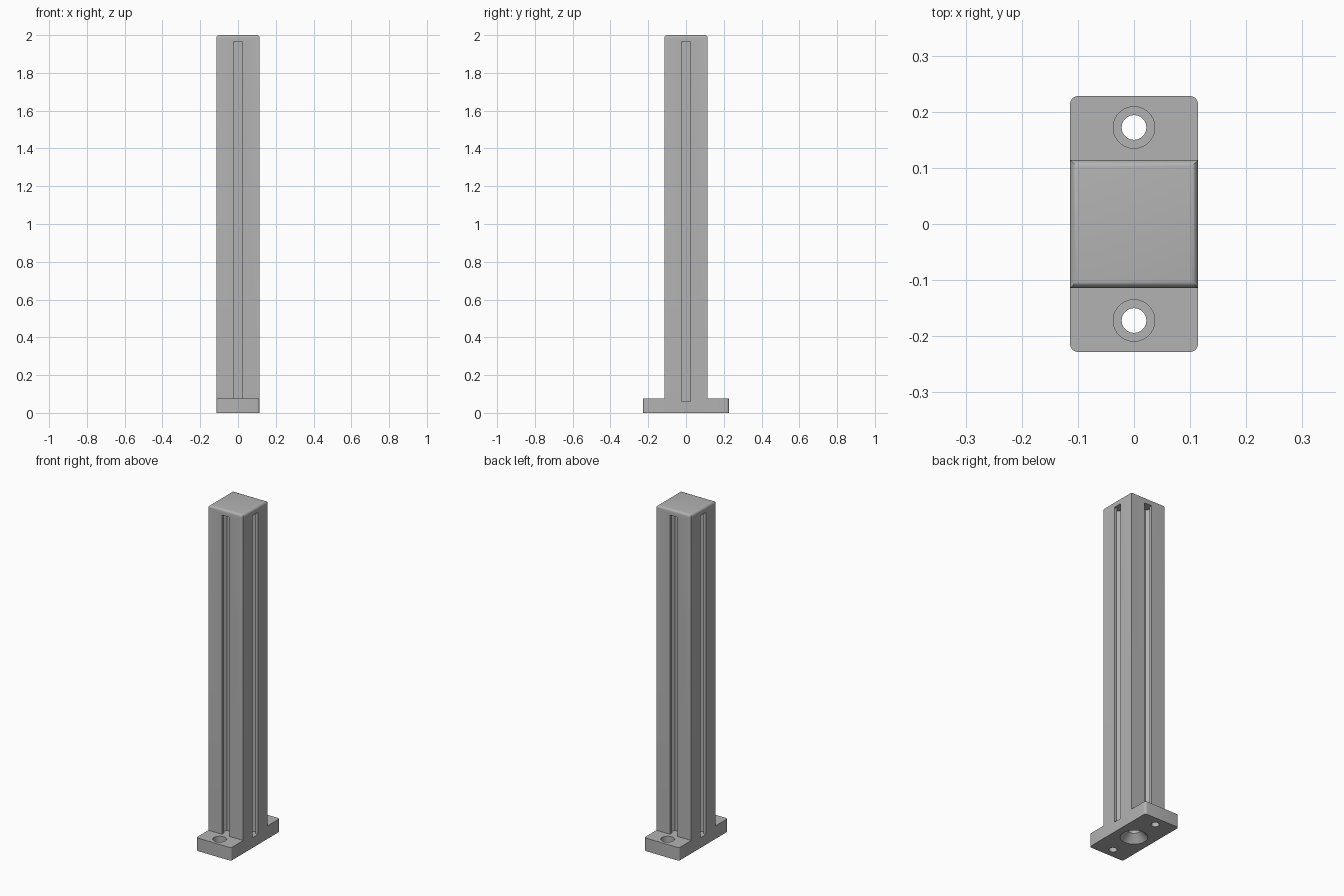
import bpy
import bmesh
from math import pi
from mathutils import Matrix, Vector

if "Cube" in bpy.data.objects:
    bpy.data.objects.remove(bpy.data.objects["Cube"])

HALF = 0.114        # half width of the column
BASE_TOP = 0.077
SLOT_TOP = 1.965

grey = bpy.data.materials.new("plain grey")
grey.use_nodes = True
colour = (0.45, 0.45, 0.45, 1)
grey.diffuse_color = colour
grey.node_tree.nodes["Principled BSDF"].inputs["Base Color"].default_value = colour


def add_object(name, bm):
    bmesh.ops.recalc_face_normals(bm, faces=bm.faces)
    mesh = bpy.data.meshes.new(name)
    bm.to_mesh(mesh)
    bm.free()
    mesh.materials.append(grey)
    obj = bpy.data.objects.new(name, mesh)
    bpy.context.collection.objects.link(obj)
    return obj


def block(name, half_x, half_y, z0, z1, radius, is_round):
    """Box whose edges chosen by is_round(a, b) get a fillet."""
    bm = bmesh.new()
    bmesh.ops.create_cube(bm, size=1)
    for v in bm.verts:
        v.co = Vector((v.co.x * 2 * half_x, v.co.y * 2 * half_y,
                       z0 + (v.co.z + 0.5) * (z1 - z0)))
    edges = [e for e in bm.edges if is_round(e.verts[0].co, e.verts[1].co)]
    bmesh.ops.bevel(bm, geom=edges, offset=radius, segments=5,
                    profile=0.5, affect='EDGES')
    return add_object(name, bm)


def prism(name, outline, z0, z1, angle):
    """Extrude an outline upward, turned about the vertical axis."""
    bm = bmesh.new()
    face = bm.faces.new([bm.verts.new((x, y, z0)) for x, y in outline])
    top = bmesh.ops.extrude_face_region(bm, geom=[face])["geom"]
    for v in top:
        if isinstance(v, bmesh.types.BMVert):
            v.co.z = z1
    bm.transform(Matrix.Rotation(angle, 4, 'Z'))
    return add_object(name, bm)


def bore(name, y, profile):
    """Revolve (radius, height) steps into a closed round cutter."""
    bm = bmesh.new()
    points = [bm.verts.new((r, 0, z)) for r, z in profile]
    edges = [bm.edges.new(pair) for pair in zip(points, points[1:])]
    bmesh.ops.spin(bm, geom=points + edges, cent=(0, 0, 0), axis=(0, 0, 1),
                   angle=2 * pi, steps=40, use_merge=True)
    bmesh.ops.remove_doubles(bm, verts=bm.verts, dist=0.0001)
    bmesh.ops.holes_fill(bm, edges=bm.edges)
    bmesh.ops.translate(bm, verts=bm.verts, vec=(0, y, 0))
    return add_object(name, bm)


def combine(target, other, operation):
    mod = target.modifiers.new(operation.title(), 'BOOLEAN')
    mod.operation = operation
    mod.solver = 'EXACT'
    mod.object = other
    with bpy.context.temp_override(object=target, active_object=target):
        bpy.ops.object.modifier_apply(modifier=mod.name)
    bpy.data.objects.remove(other)


# Column with a filleted top rim, standing in a base with rounded corners
post = block("slotted_post", HALF, HALF, 0.01, 2, 0.014,
             lambda a, b: min(a.z, b.z) > 1.9)
foot = block("mounting_foot", HALF, 2 * HALF, 0, BASE_TOP, 0.014,
             lambda a, b: abs(a.z - b.z) > 0.01)
combine(post, foot, 'UNION')

# T-shaped slot: narrow mouth, wider chamber tapering to the floor
half_slot = [(0.025, -0.13), (0.025, -0.097), (0.044, -0.097),
             (0.044, -0.08), (0.03, -0.059)]
slot = half_slot + [(-x, y) for x, y in reversed(half_slot)]
for i in range(4):
    bottom = BASE_TOP if i % 2 == 0 else 0.06
    combine(post, prism("slot_cutter", slot, bottom, SLOT_TOP, i * pi / 2),
            'DIFFERENCE')

# Counterbored screw holes at both ends of the foot
for y in (-0.172, 0.172):
    steps = [(0.022, -0.02), (0.022, 0.035), (0.037, 0.035), (0.037, 0.1)]
    combine(post, bore("screw_cutter", y, steps), 'DIFFERENCE')

# Countersunk centre hole on the underside
steps = [(0.073, -0.02), (0.073, 0), (0.032, 0.042), (0.032, 0.06)]
combine(post, bore("centre_cutter", 0, steps), 'DIFFERENCE')

bpy.ops.object.select_all(action='DESELECT')
post.select_set(True)
bpy.context.view_layer.objects.active = post
bpy.ops.object.shade_smooth_by_angle(angle=pi / 6)
